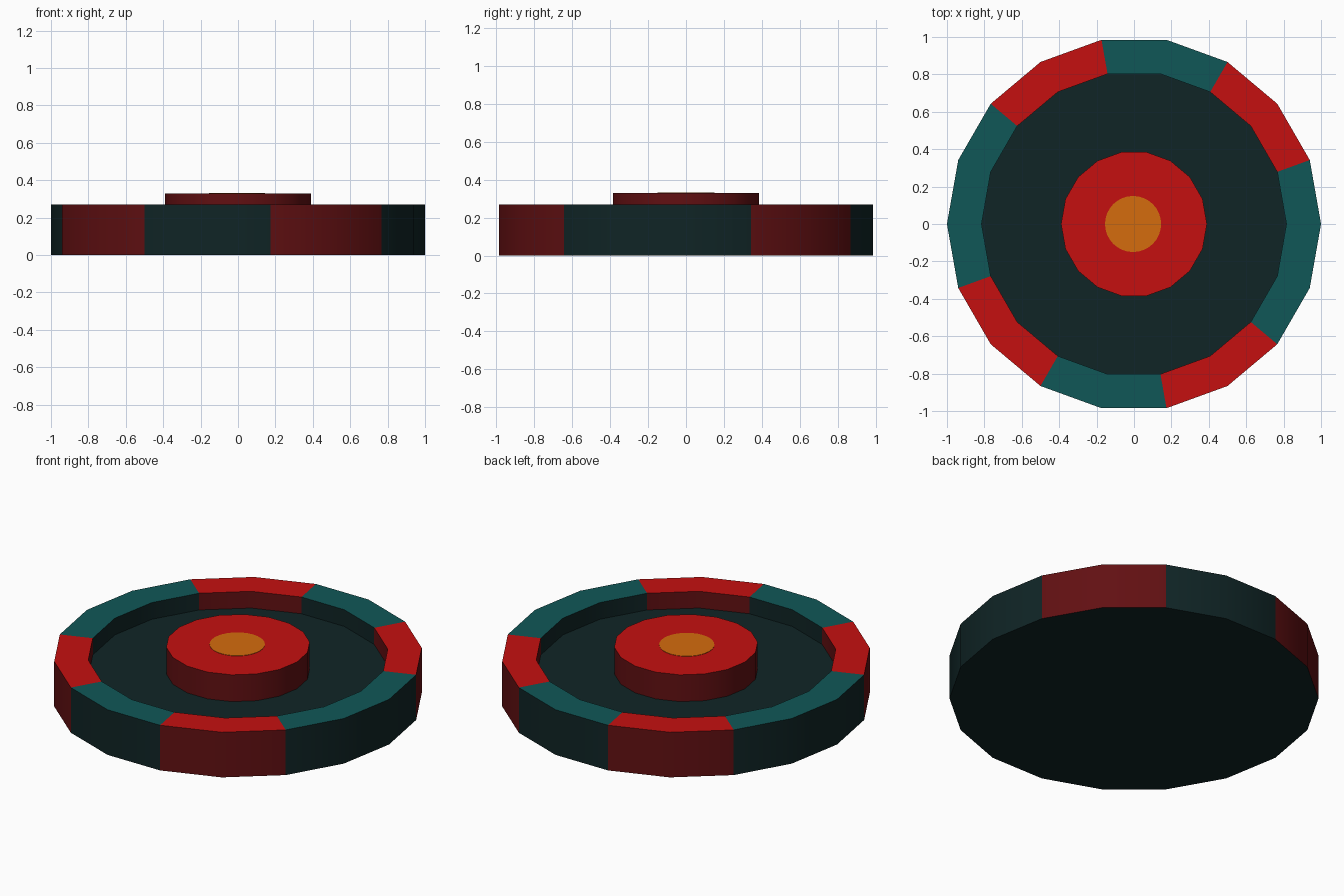
import bpy, bmesh, math

if "Cube" in bpy.data.objects:
    bpy.data.objects.remove(bpy.data.objects["Cube"])

SIDES = 18


def material(name, rgb):
    m = bpy.data.materials.new(name)
    m.diffuse_color = (*rgb, 1.0)
    m.use_nodes = True
    m.node_tree.nodes["Principled BSDF"].inputs["Base Color"].default_value = m.diffuse_color
    return m


DARK_TEAL = material("dark teal", (0.005, 0.018, 0.019))
TEAL = material("teal", (0.005, 0.095, 0.095))
RED = material("red", (0.56, 0.005, 0.005))
DARK_RED = material("dark red", (0.12, 0.005, 0.006))
ORANGE = material("orange", (0.66, 0.15, 0.004))


def lathe(name, profile, mats, pick, sides=SIDES, centre_x=0.0):
    """Revolve (radius, z) points; pick(band, degrees) gives the material slot."""
    bm = bmesh.new()
    rings = []
    for r, z in profile:
        if r == 0:
            rings.append([bm.verts.new((centre_x, 0, z))] * sides)
        else:
            rings.append([bm.verts.new((centre_x + r * math.cos(math.tau * i / sides),
                                        r * math.sin(math.tau * i / sides), z))
                          for i in range(sides)])
    for band, (a, b) in enumerate(zip(rings, rings[1:])):
        for i in range(sides):
            j = (i + 1) % sides
            corners = list(dict.fromkeys((a[i], a[j], b[j], b[i])))
            face = bm.faces.new(corners)
            face.material_index = pick(band, (i + 0.5) * 360 / sides)
    bmesh.ops.recalc_face_normals(bm, faces=bm.faces[:])
    mesh = bpy.data.meshes.new(name)
    bm.to_mesh(mesh)
    bm.free()
    for m in mats:
        mesh.materials.append(m)
    ob = bpy.data.objects.new(name, mesh)
    bpy.context.collection.objects.link(ob)
    bpy.context.view_layer.objects.active = ob
    ob.select_set(True)
    bpy.ops.object.shade_smooth_by_angle(angle=math.radians(30))
    ob.select_set(False)
    return ob


# Dish: base, outer wall, rim top, inner wall, floor; red blocks on the rim
RED_ARCS = [(20, 60), (100, 140), (200, 240), (280, 320)]


def dish_colour(band, deg):
    red = any(lo < deg < hi for lo, hi in RED_ARCS)
    if band == 2:                      # rim top
        return 2 if red else 1
    if band in (1, 3) and red:         # walls
        return 3
    return 0


lathe("dish", [(0, 0), (1, 0), (1, 0.27), (0.815, 0.27), (0.815, 0.17), (0, 0.17)],
      [DARK_TEAL, TEAL, RED, DARK_RED], dish_colour)

# Raised central hub standing on the floor
lathe("hub", [(0, 0.165), (0.39, 0.165), (0.39, 0.33), (0, 0.33)],
      [DARK_RED, RED], lambda band, deg: int(band == 2))

# Painted centre spot
lathe("centre_spot", [(0, 0.329), (0.15, 0.329), (0.15, 0.332), (0, 0.332)],
      [ORANGE], lambda band, deg: 0, sides=32, centre_x=-0.005)
